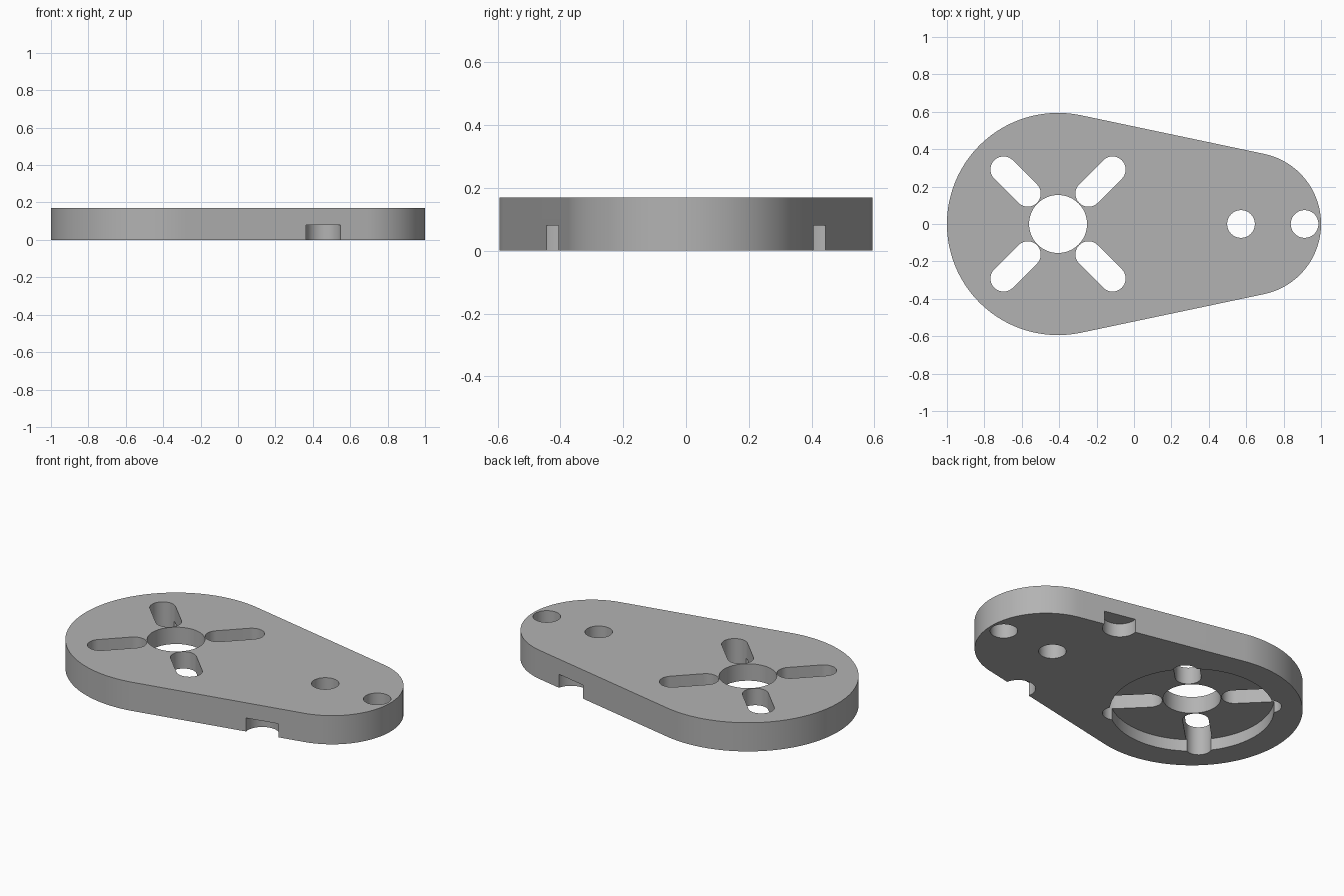
import bpy
import bmesh
from math import pi, cos, sin, acos
from mathutils import Vector

cube = bpy.data.objects.get("Cube")
if cube:
    bpy.data.objects.remove(cube, do_unlink=True)

THICK = 0.17
HUB = Vector((-0.406, 0))
HUB_R = 0.594
TIP = Vector((0.617, 0))
TIP_R = 0.383

grey = bpy.data.materials.new("mid_grey")
grey.use_nodes = True
COLOUR = (0.45, 0.45, 0.45, 1)
grey.diffuse_color = COLOUR
grey.node_tree.nodes["Principled BSDF"].inputs["Base Color"].default_value = COLOUR


def arc(centre, radius, start, end, steps):
    return [centre + radius * Vector((cos(a), sin(a)))
            for a in (start + (end - start) * i / steps for i in range(steps + 1))]


def circle(centre, radius, steps=64):
    return arc(centre, radius, 0, 2 * pi, steps)[:-1]


def slot(a, b, radius):
    """Outline of a round-ended slot from a to b."""
    d = (b - a).normalized()
    t = Vector((1, 0)).angle_signed(d) * -1
    return (arc(b, radius, t - pi / 2, t + pi / 2, 24)
            + arc(a, radius, t + pi / 2, t + 3 * pi / 2, 24))


def prism(name, outline, z0, z1):
    bm = bmesh.new()
    base = bm.faces.new([bm.verts.new((p.x, p.y, z0)) for p in outline])
    top = bmesh.ops.extrude_face_region(bm, geom=[base])["geom"]
    bmesh.ops.translate(bm, vec=(0, 0, z1 - z0),
                        verts=[v for v in top if isinstance(v, bmesh.types.BMVert)])
    bmesh.ops.recalc_face_normals(bm, faces=bm.faces)
    mesh = bpy.data.meshes.new(name)
    bm.to_mesh(mesh)
    bm.free()
    mesh.materials.append(grey)
    obj = bpy.data.objects.new(name, mesh)
    bpy.context.collection.objects.link(obj)
    return obj


# Tapered plate: two arcs joined by their common tangents
t = acos((HUB_R - TIP_R) / (TIP.x - HUB.x))
plate = prism("mounting_plate",
              arc(TIP, TIP_R, -t, t, 64) + arc(HUB, HUB_R, t, 2 * pi - t, 96),
              0, THICK)

# Cutters: recess under the hub, bore, bolt holes, radial slots, edge notches
LOW, HIGH = -0.1, THICK + 0.1
cutters = [
    prism("recess_cutter", circle(HUB, 0.441, 96), LOW, 0.07),
    prism("bore_cutter", circle(HUB, 0.155), LOW, HIGH),
    prism("inner_hole_cutter", circle(Vector((0.572, 0)), 0.074), LOW, HIGH),
    prism("outer_hole_cutter", circle(Vector((0.912, 0)), 0.074), LOW, HIGH),
]
for k in range(4):
    d = Vector((cos(pi / 4 + k * pi / 2), sin(pi / 4 + k * pi / 2)))
    cutters.append(prism("slot_cutter", slot(HUB + 0.23 * d, HUB + 0.412 * d, 0.07), LOW, HIGH))
for side in (1, -1):
    cutters.append(prism("notch_cutter", circle(Vector((0.456, side * 0.425)), 0.094), LOW, 0.08))

bpy.context.view_layer.objects.active = plate
for cutter in cutters:
    mod = plate.modifiers.new(cutter.name, "BOOLEAN")
    mod.operation = "DIFFERENCE"
    mod.solver = "EXACT"
    mod.object = cutter
    bpy.ops.object.modifier_apply(modifier=mod.name)
for cutter in cutters:
    bpy.data.objects.remove(cutter, do_unlink=True)

# Smooth round walls, crisp rims
bpy.ops.object.select_all(action="DESELECT")
plate.select_set(True)
bpy.ops.object.shade_smooth_by_angle(angle=pi / 6)
